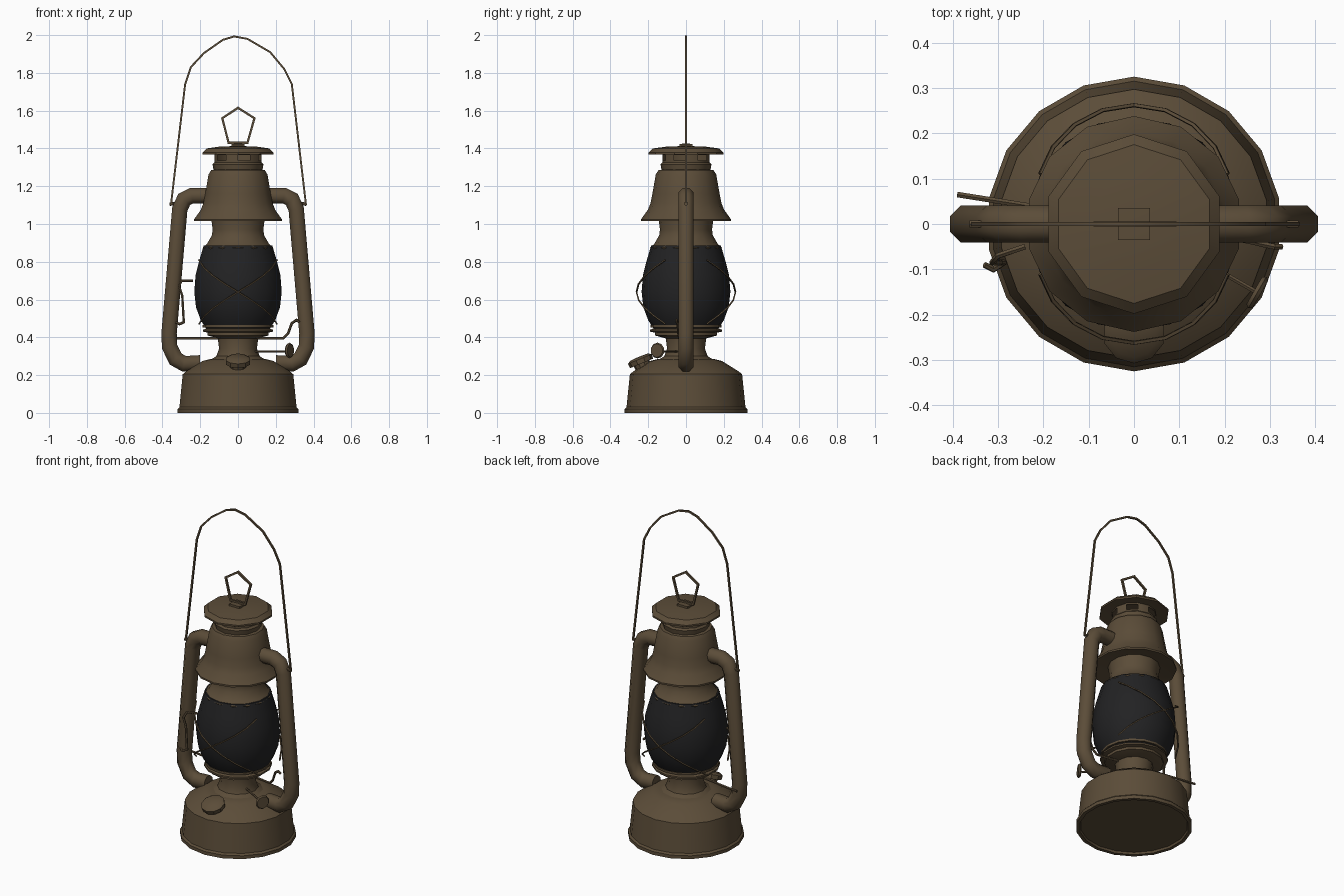
import bpy, bmesh, math
from mathutils import Vector

if "Cube" in bpy.data.objects:
    bpy.data.objects.remove(bpy.data.objects["Cube"])


def material(name, rgb):
    m = bpy.data.materials.new(name)
    m.diffuse_color = (*rgb, 1)
    m.use_nodes = True
    m.node_tree.nodes["Principled BSDF"].inputs["Base Color"].default_value = m.diffuse_color
    return m


BROWN = material("aged_brown_metal", (0.105, 0.073, 0.040))
GLASS = material("dark_smoked_glass", (0.016, 0.016, 0.017))


def finish(name, bm, mat, angle=35):
    bmesh.ops.remove_doubles(bm, verts=bm.verts, dist=0.0005)
    bmesh.ops.recalc_face_normals(bm, faces=bm.faces)
    me = bpy.data.meshes.new(name)
    bm.to_mesh(me)
    bm.free()
    me.materials.append(mat)
    ob = bpy.data.objects.new(name, me)
    bpy.context.collection.objects.link(ob)
    bpy.ops.object.select_all(action='DESELECT')
    ob.select_set(True)
    bpy.context.view_layer.objects.active = ob
    bpy.ops.object.shade_smooth_by_angle(angle=math.radians(angle))
    return ob


def lathe(name, profile, sides, mat=BROWN, skip=None, turn=math.pi / 2):
    """Spin (radius, z) points; skip(ring, side) leaves an opening."""
    bm = bmesh.new()
    rings = []
    for r, z in profile:
        r = max(r, 0.0001)
        rings.append([bm.verts.new((r * math.cos(turn + math.tau * i / sides),
                                    r * math.sin(turn + math.tau * i / sides), z))
                      for i in range(sides)])
    for k in range(len(rings) - 1):
        for i in range(sides):
            if skip and skip(k, i):
                continue
            j = (i + 1) % sides
            bm.faces.new((rings[k][i], rings[k][j], rings[k + 1][j], rings[k + 1][i]))
    return finish(name, bm, mat)


def sweep(name, points, radius, sides=6, closed=False):
    """Tube along points with mitred corners."""
    pts = [Vector(p) for p in points]
    n = len(pts)
    bm = bmesh.new()
    rings = []
    side = None
    for i, p in enumerate(pts):
        a = (p - pts[i - 1]).normalized() if i or closed else None
        b = (pts[(i + 1) % n] - p).normalized() if i < n - 1 or closed else None
        a, b = a or b, b or a
        t = (a + b).normalized()
        if side is None:
            ref = Vector((0, 1, 0)) if abs(t.y) < 0.8 else Vector((0, 0, 1))
        else:
            ref = side
        side = (ref - t * ref.dot(t)).normalized()
        up = t.cross(side)
        stretch = 1 / max(0.6, t.dot(a))
        # widen only in the plane of the bend
        bend = (b - a)
        bend = bend.normalized() if bend.length > 1e-4 else Vector()
        ring = []
        for k in range(sides):
            w = math.tau * (k + 0.5) / sides
            o = (side * math.cos(w) + up * math.sin(w)) * radius
            o += bend * o.dot(bend) * (stretch - 1)
            ring.append(bm.verts.new(p + o))
        rings.append(ring)
    for i in range(n if closed else n - 1):
        r0, r1 = rings[i], rings[(i + 1) % n]
        for k in range(sides):
            j = (k + 1) % sides
            bm.faces.new((r0[k], r0[j], r1[j], r1[k]))
    if not closed:
        bm.faces.new(rings[0])
        bm.faces.new(rings[-1])
    return finish(name, bm, BROWN, 50)


def place(ob, loc, axis):
    ob.rotation_euler = Vector(axis).to_track_quat('Z', 'Y').to_euler()
    ob.location = loc


# Fuel tank
lathe("fuel_tank", [(0, 0.012), (0.30, 0.012), (0.305, 0), (0.325, 0), (0.325, 0.02),
                    (0.315, 0.03), (0.297, 0.205), (0.275, 0.222), (0.19, 0.275),
                    (0.15, 0.285), (0, 0.285)], 18)

# Burner neck and globe plate
lathe("burner_neck", [(0.155, 0.275), (0.115, 0.30), (0.10, 0.34), (0.108, 0.40), (0, 0.40)], 12)
lathe("globe_plate", [(0, 0.395), (0.11, 0.395), (0.165, 0.41), (0.165, 0.425),
                      (0.19, 0.43), (0.19, 0.44), (0.165, 0.45), (0, 0.45)], 14)

# Glass globe
lathe("glass_globe", [(0, 0.435), (0.165, 0.435), (0.20, 0.49), (0.226, 0.56), (0.235, 0.64),
                      (0.228, 0.73), (0.21, 0.80), (0.185, 0.885), (0, 0.885)], 18, GLASS)

# Collar above the globe
lathe("globe_collar", [(0.186, 0.865), (0.19, 0.875), (0.168, 0.895), (0.142, 0.94),
                       (0.138, 0.97), (0.145, 1.03)], 14)

# Hood
lathe("hood", [(0.145, 1.03), (0.215, 1.02), (0.238, 1.015), (0.238, 1.025), (0.202, 1.075),
               (0.188, 1.11), (0.178, 1.16), (0.160, 1.262), (0.146, 1.285), (0.125, 1.288)], 14)

# Vented chimney
lathe("vented_chimney", [(0.128, 1.28), (0.135, 1.315), (0.125, 1.325), (0.125, 1.335),
                         (0.125, 1.365), (0.125, 1.378)], 12,
      skip=lambda k, i: k == 3 and i % 2 == 0)

# Cap
lathe("chimney_cap", [(0, 1.375), (0.13, 1.375), (0.198, 1.368), (0.198, 1.378), (0.175, 1.40),
                      (0.10, 1.41), (0, 1.413)], 10)
lathe("cap_ring_mount", [(0.05, 1.405), (0.05, 1.424), (0, 1.426)], 4, turn=math.pi / 4)

# Lifting ring on the cap
sweep("cap_ring", [(-0.05, 0, 1.43), (-0.083, 0, 1.56), (0, 0, 1.615), (0.087, 0, 1.56),
                   (0.05, 0, 1.43)], 0.008, 4, True)

# Carrying handle
sweep("carrying_handle", [(-0.355, 0, 1.10), (-0.28, 0, 1.74), (-0.25, 0, 1.83), (-0.18, 0, 1.905),
                          (-0.08, 0, 1.975), (-0.02, 0, 1.993), (0.05, 0, 1.98), (0.17, 0, 1.91),
                          (0.245, 0, 1.82), (0.285, 0, 1.74), (0.36, 0, 1.10)], 0.007, 4)

# Side air tubes and handle pivots
for s, label in ((-1, "left"), (1, "right")):
    path = [(0.14, 1.15), (0.245, 1.15), (0.285, 1.13), (0.308, 1.08), (0.365, 0.42),
            (0.362, 0.35), (0.33, 0.285), (0.285, 0.26), (0.20, 0.265)]
    sweep(label + "_air_tube", [(s * x, 0, z) for x, z in path], 0.044, 8)
    sweep(label + "_handle_pivot", [(s * 0.31, 0, 1.11), (s * 0.362, 0, 1.105)], 0.009)

# Crossed globe guard wires, front and back
for face, label in ((-1, "front"), (1, "back")):
    for d in (-1, 1):
        pts = []
        for i in range(9):
            t = i / 4 - 1
            a = math.radians(62) * t * d
            r = 0.262 - 0.028 * t * t
            pts.append((r * math.sin(a), face * r * math.cos(a), 0.64 + 0.17 * t))
        sweep(f"{label}_guard_wire_{'a' if d < 0 else 'b'}", pts, 0.005, 4)

# Hoop wire joining the guard under the globe
lathe("guard_hoop", [(0.178, 0.452), (0.188, 0.452), (0.188, 0.464), (0.178, 0.464)], 16)

# Fuel filler cap, tilted at the front
filler = lathe("filler_cap", [(0.04, -0.05), (0.045, 0), (0.066, 0.0), (0.068, 0.025),
                              (0.05, 0.036), (0, 0.038)], 10)
place(filler, (0, -0.235, 0.262), (0, -0.38, 0.92))

# Wick adjuster
sweep("wick_rod", [(0.06, -0.03, 0.325), (0.27, -0.15, 0.325)], 0.006)
knob = lathe("wick_knob", [(0, -0.008), (0.036, -0.008), (0.042, 0), (0.036, 0.008),
                           (0, 0.008)], 10)
place(knob, (0.272, -0.151, 0.33), (0.87, -0.5, 0))

# Globe lift crank under the globe plate
sweep("lift_crank", [(-0.39, 0.065, 0.395), (0.24, -0.035, 0.395), (0.265, -0.04, 0.42),
                     (0.285, -0.045, 0.475), (0.31, -0.05, 0.492), (0.325, -0.05, 0.48)], 0.007)

# Lift lever hook on the left
sweep("lift_hook", [(-0.24, -0.05, 0.70), (-0.30, -0.07, 0.70), (-0.312, -0.085, 0.67),
                    (-0.295, -0.085, 0.62), (-0.287, -0.085, 0.48), (-0.31, -0.10, 0.47),
                    (-0.33, -0.09, 0.48)], 0.007)
